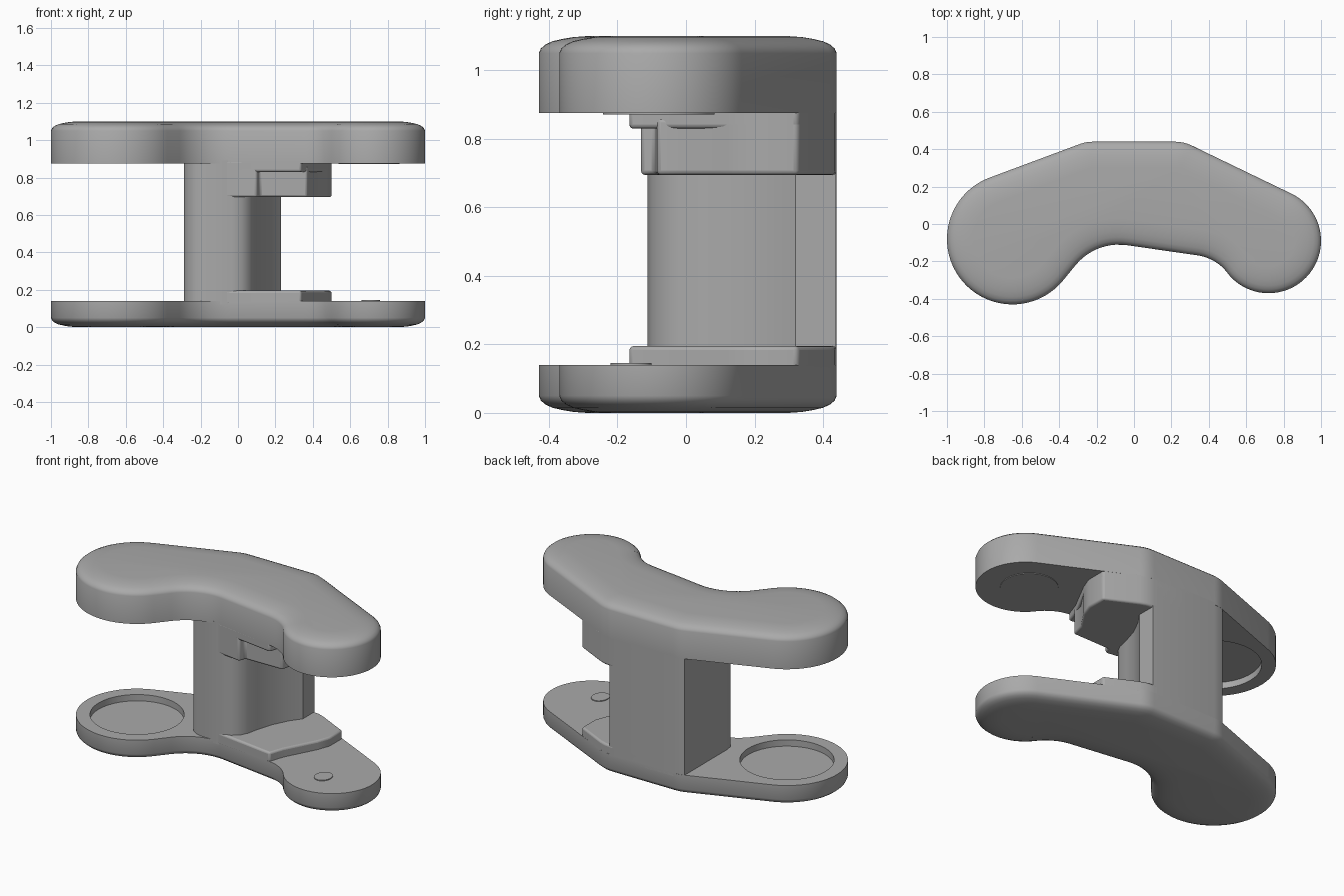
import bpy, bmesh, math

if "Cube" in bpy.data.objects:
    bpy.data.objects.remove(bpy.data.objects["Cube"])

grey = bpy.data.materials.new("plain grey")
grey.diffuse_color = (0.40, 0.40, 0.40, 1)
grey.use_nodes = True
grey.node_tree.nodes["Principled BSDF"].inputs["Base Color"].default_value = grey.diffuse_color

# Plan outline as tangent circles (x, y, radius), negative radius = concave
CIRCLES = [(-0.65, -0.08, 0.35), (-0.08, -0.41, -0.30), (0.305, -0.41, -0.245),
           (0.72, -0.09, 0.28), (0.22, 0.24, 0.20), (-0.22, 0.24, 0.20)]


def tangent(a, b):
    dx, dy = b[0] - a[0], b[1] - a[1]
    c = max(-1, min(1, (a[2] - b[2]) / math.hypot(dx, dy)))
    return math.atan2(dy, dx) - math.acos(c)


def outline(inset):
    pts = []
    n = len(CIRCLES)
    for i, c in enumerate(CIRCLES):
        a0 = tangent(CIRCLES[i - 1], c)
        a1 = tangent(c, CIRCLES[(i + 1) % n])
        sweep = (a1 - a0) % math.tau if c[2] > 0 else -((a0 - a1) % math.tau)
        steps = max(4, int(abs(sweep) / 0.09))
        r = c[2] - inset
        for k in range(steps + 1):
            a = a0 + sweep * k / steps
            pts.append((c[0] + r * math.cos(a), c[1] + r * math.sin(a)))
    return pts


def loft(name, rings, bevel=0):
    """Skin closed rings, each given as (points, z)."""
    bm = bmesh.new()
    rows = [[bm.verts.new((x, y, z)) for x, y in pts] for pts, z in rings]
    n = len(rows[0])
    for a, b in zip(rows, rows[1:]):
        for i in range(n):
            j = (i + 1) % n
            bm.faces.new((a[i], a[j], b[j], b[i]))
    bm.faces.new(rows[0][::-1])
    bm.faces.new(rows[-1])
    bmesh.ops.remove_doubles(bm, verts=bm.verts, dist=0.0005)
    bmesh.ops.recalc_face_normals(bm, faces=bm.faces)
    mesh = bpy.data.meshes.new(name)
    bm.to_mesh(mesh)
    bm.free()
    mesh.materials.append(grey)
    ob = bpy.data.objects.new(name, mesh)
    bpy.context.collection.objects.link(ob)
    if bevel:
        m = ob.modifiers.new("rounded edges", 'BEVEL')
        m.width, m.segments = bevel, 3
        m.limit_method, m.angle_limit = 'ANGLE', math.radians(50)
    return ob


def ellipse(x, y, rx, ry):
    return [(x + rx * math.cos(math.tau * k / 64), y + ry * math.sin(math.tau * k / 64))
            for k in range(64)]


def prism(name, pts, z0, z1, bevel=0):
    return loft(name, [(pts, z0), (pts, z1)], bevel)


def pocket(ob, z0, z1):
    cutter = prism("pocket_cutter", ellipse(-0.65, -0.08, 0.27, 0.27), z0, z1)
    cutter.hide_render = True
    m = ob.modifiers.new("pocket", 'BOOLEAN')
    m.operation, m.object, m.solver = 'DIFFERENCE', cutter, 'EXACT'
    bpy.context.view_layer.objects.active = ob
    bpy.ops.object.modifier_apply(modifier=m.name)
    bpy.data.objects.remove(cutter)


# Two lobed slabs with softly domed outer faces: (inset, depth below the face)
DOME = [(0, 0.05), (0.006, 0.036), (0.02, 0.024), (0.04, 0.015),
        (0.07, 0.008), (0.10, 0.003), (0.14, 0)]
top_slab = loft("top_slab", [(outline(0), 0.875)] + [(outline(i), 1.10 - d) for i, d in DOME])
base_slab = loft("base_slab", [(outline(0), 0.14)] + [(outline(i), d) for i, d in DOME])
pocket(top_slab, 0.80, 0.915)
pocket(base_slab, 0.10, 0.20)

# Upright column with a rounded front and tapering right side
BACK = [(0.23, 0.438), (0.20, 0.44), (-0.22, 0.44), (-0.257, 0.436), (-0.29, 0.427)]
LEFT = [(-0.29, 0.0), (-0.283, -0.04), (-0.26, -0.075), (-0.225, -0.098), (-0.18, -0.109)]
prism("column", BACK + LEFT + [(-0.03, -0.112), (0.02, -0.10), (0.06, -0.07), (0.085, -0.02),
      (0.10, 0.05), (0.13, 0.15), (0.18, 0.25), (0.23, 0.32)], 0.12, 0.89)

# Steps above and below the gap, flush with the slab outline
REAR = [(0.5, 0.326), (0.308, 0.42), (0.265, 0.435), (0.22, 0.44), (0.0, 0.44)]
STEP = REAR + [(-0.07, -0.111), (-0.04, -0.113), (0.337, -0.167), (0.37, -0.07), (0.47, 0.12), (0.5, 0.2)]
prism("lower_step", STEP, 0.12, 0.195, 0.012)
prism("upper_ledge", STEP, 0.83, 0.89, 0.012)
prism("upper_step", REAR + [(-0.07, -0.111), (-0.04, -0.113), (0.10, -0.133), (0.115, -0.09),
      (0.37, -0.085), (0.39, 0.0), (0.47, 0.12), (0.5, 0.2)], 0.695, 0.86, 0.012)

# Shallow raised pads on the right lobes
prism("upper_pad", ellipse(0.70, -0.08, 0.163, 0.163), 0.871, 0.88)
prism("lower_pad", ellipse(0.71, -0.16, 0.05, 0.06), 0.135, 0.145)

for ob in bpy.context.scene.objects:
    ob.select_set(True)
bpy.context.view_layer.objects.active = top_slab
bpy.ops.object.shade_smooth_by_angle(angle=math.radians(30))
